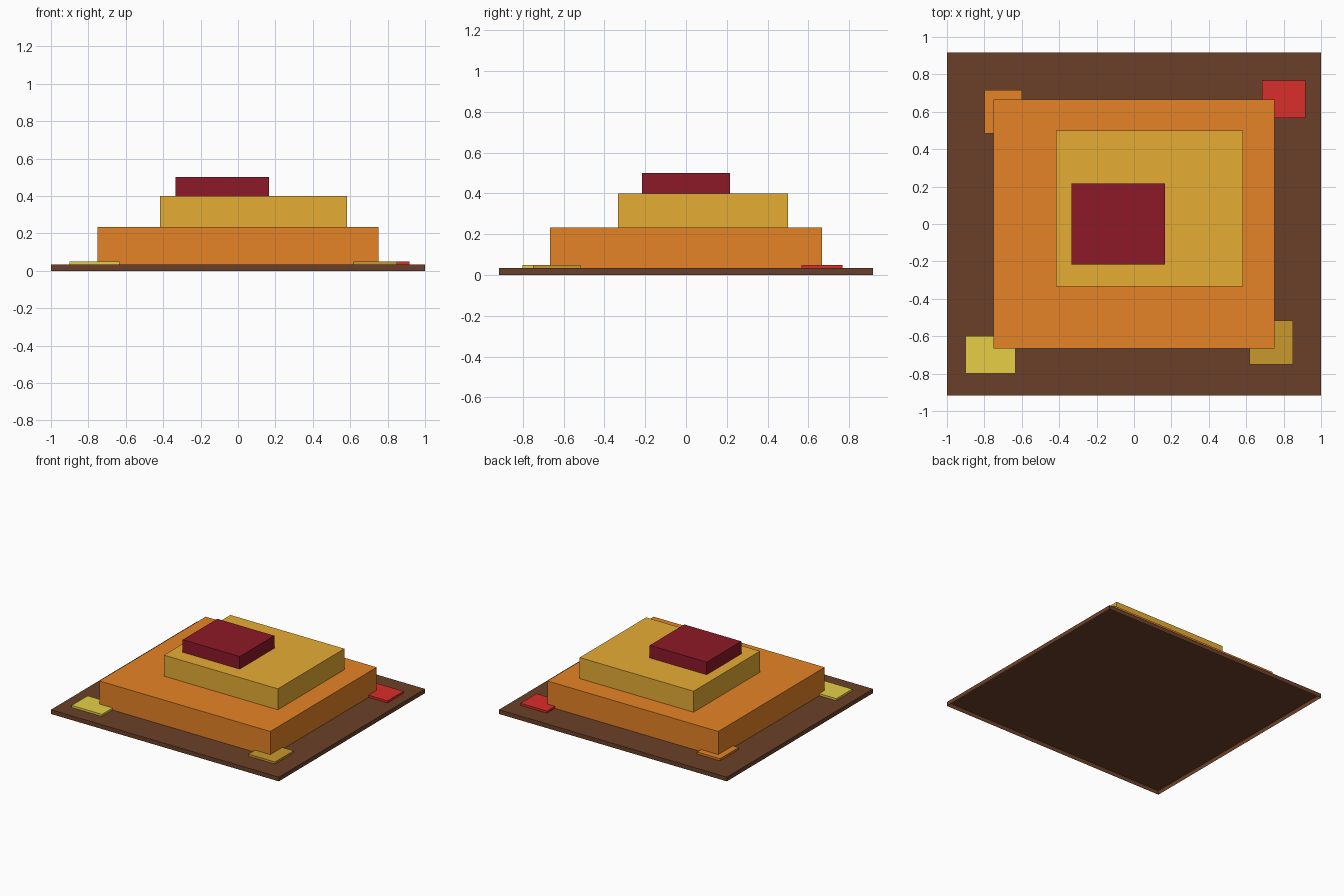
import bpy
import bmesh

default = bpy.data.objects.get("Cube")
if default:
    bpy.data.objects.remove(default, do_unlink=True)

UNIT = 1 / 6  # design grid: the slab is 12 x 11 units


def linear(c):
    c /= 255
    return c / 12.92 if c <= 0.04045 else ((c + 0.055) / 1.055) ** 2.4


def material(name, rgb):
    mat = bpy.data.materials.new(name)
    colour = (*[linear(c) for c in rgb], 1)
    mat.diffuse_color = colour
    mat.use_nodes = True
    mat.node_tree.nodes["Principled BSDF"].inputs["Base Color"].default_value = colour
    return mat


def open_box(name, centre, size, bottom, mat):
    """Box in grid units with no underside, standing on the given height."""
    bm = bmesh.new()
    bmesh.ops.create_cube(bm, size=1)
    bm.normal_update()
    underside = [f for f in bm.faces if f.normal.z < -0.5]
    bmesh.ops.delete(bm, geom=underside, context='FACES')
    bmesh.ops.scale(bm, vec=[s * UNIT for s in size], verts=bm.verts)
    mesh = bpy.data.meshes.new(name)
    bm.to_mesh(mesh)
    bm.free()
    mesh.materials.append(mat)
    obj = bpy.data.objects.new(name, mesh)
    x, y = centre
    obj.location = (x * UNIT, y * UNIT, (bottom + size[2] / 2) * UNIT)
    bpy.context.collection.objects.link(obj)


brown = material("dark brown", (107, 64, 40))
orange = material("burnt orange", (230, 131, 38))
gold = material("gold", (229, 173, 52))
maroon = material("maroon", (141, 25, 40))
yellow = material("pale yellow", (230, 207, 70))
ochre = material("ochre", (201, 153, 45))
red = material("red", (218, 46, 42))

# Hollow ground slab and the stacked, offset tiers
open_box("base_slab", (0, 0), (12, 11, 0.2), 0, brown)
open_box("lower_tier", (0, 0), (9, 8, 1.2), 0.2, orange)
open_box("middle_tier", (0.5, 0.5), (6, 5, 1), 1.4, gold)
open_box("top_block", (-0.5, 0), (3, 2.6, 0.6), 2.4, maroon)

# Thin patches tucked around the corners of the lower tier
for name, centre, width, depth, mat in (
    ("front_right_patch", (-4.6, -4.2), 1.6, 1.2, yellow),
    ("front_left_patch", (4.4, -3.8), 1.4, 1.4, ochre),
    ("back_left_patch", (4.8, 4.0), 1.4, 1.2, red),
    ("back_right_patch", (-4.2, 3.6), 1.2, 1.4, orange),
):
    open_box(name, centre, (width, depth, 0.1), 0.2, mat)
